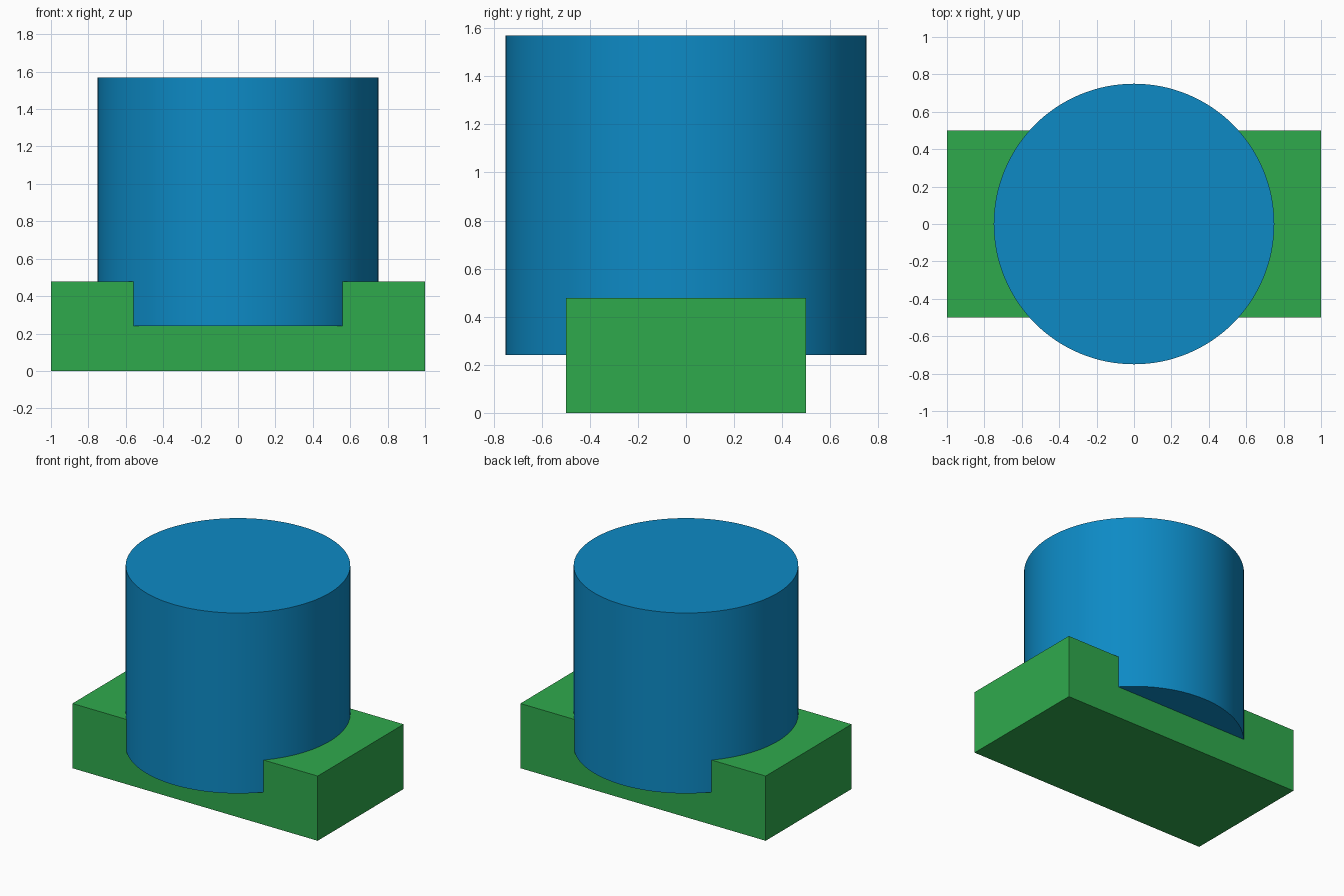
import bpy

if "Cube" in bpy.data.objects:
    bpy.data.objects.remove(bpy.data.objects["Cube"])


def paint(name, part, rgb):
    # One flat colour per part, given in linear values
    mat = bpy.data.materials.new(name)
    mat.diffuse_color = (*rgb, 1.0)
    mat.use_nodes = True
    mat.node_tree.nodes["Principled BSDF"].inputs["Base Color"].default_value = mat.diffuse_color
    part.data.materials.append(mat)


BASE_TOP = 0.477
DRUM_BOTTOM, DRUM_TOP, RADIUS = 0.24, 1.57, 0.75

# Rectangular base block
bpy.ops.mesh.primitive_cube_add(size=1, location=(0, 0, BASE_TOP / 2))
base = bpy.context.object
base.name = "base_block"
base.scale = (2, 1, BASE_TOP)
bpy.ops.object.transform_apply(location=False, rotation=False, scale=True)
paint("green", base, (0.028, 0.40, 0.073))

# Upright cylinder sunk halfway into the block
bpy.ops.mesh.primitive_cylinder_add(
    vertices=128, radius=RADIUS, depth=DRUM_TOP - DRUM_BOTTOM,
    location=(0, 0, (DRUM_TOP + DRUM_BOTTOM) / 2))
drum = bpy.context.object
drum.name = "cylinder"
bpy.ops.object.shade_smooth_by_angle()
paint("blue", drum, (0.004, 0.255, 0.56))

# Round pocket in the block that holds the cylinder
bpy.ops.mesh.primitive_cylinder_add(
    vertices=128, radius=RADIUS, depth=1, location=(0, 0, DRUM_BOTTOM + 0.5))
cutter = bpy.context.object
cutter.name = "pocket_cutter"
cutter.hide_render = True
cutter.hide_set(True)
pocket = base.modifiers.new("pocket", 'BOOLEAN')
pocket.operation = 'DIFFERENCE'
pocket.solver = 'EXACT'
pocket.object = cutter
